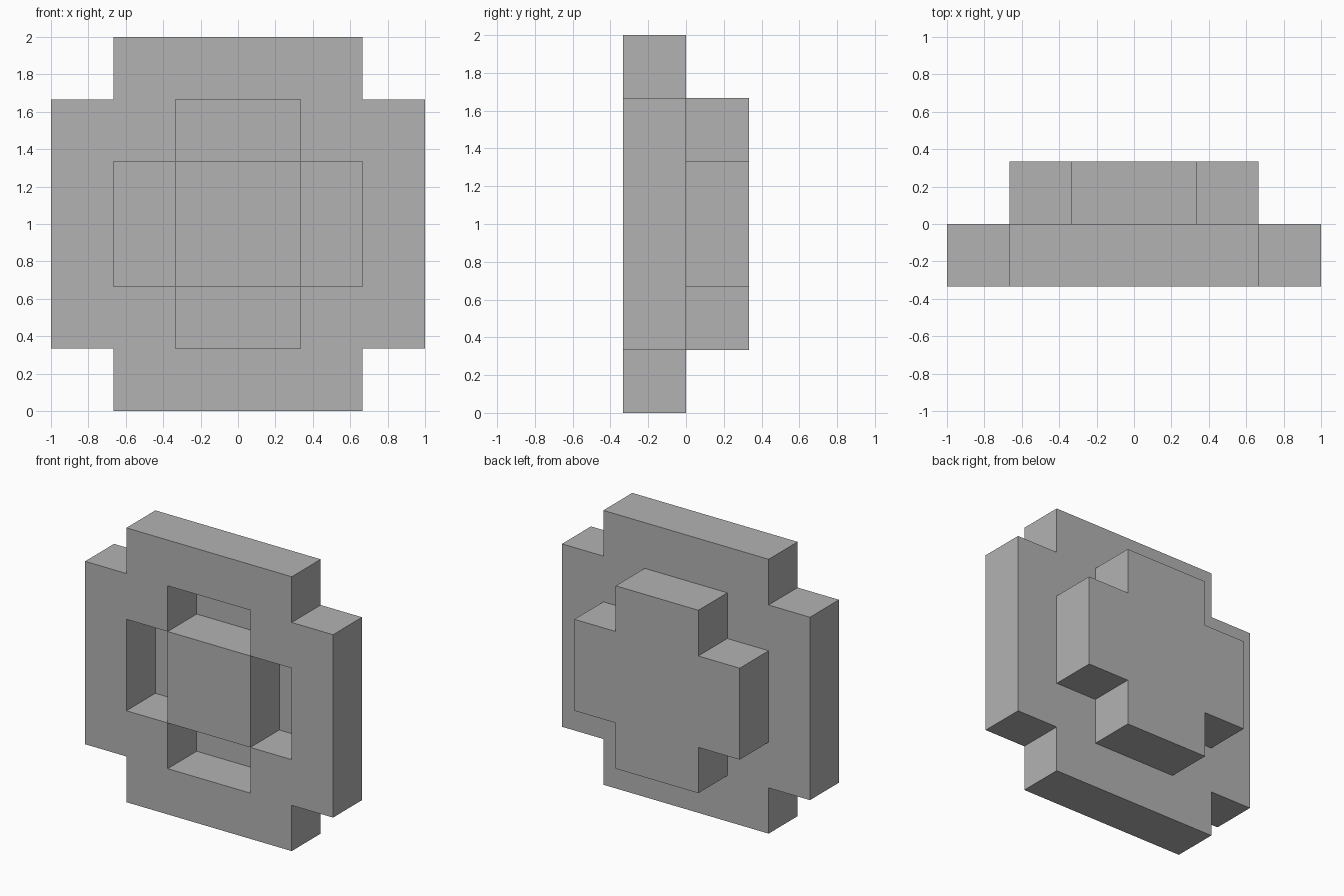
import bpy
import bmesh

U = 1 / 3  # module: every step of the design is one third of a unit
MID_Z = 1.0

if "Cube" in bpy.data.objects:
    bpy.data.objects.remove(bpy.data.objects["Cube"], do_unlink=True)

grey = bpy.data.materials.new("mid grey")
grey.use_nodes = True
colour = (0.45, 0.45, 0.45, 1)
grey.diffuse_color = colour
grey.node_tree.nodes["Principled BSDF"].inputs["Base Color"].default_value = colour


def cross_outline(reach):
    """Plus-shaped outline whose corners are notched by one module."""
    a, b = reach * U, (reach - 1) * U
    points = []
    for sx, sz in ((1, 1), (-1, 1), (-1, -1), (1, -1)):
        corner = [(a * sx, b * sz), (b * sx, b * sz), (b * sx, a * sz)]
        points += corner if sx * sz > 0 else corner[::-1]
    return points


def square_outline(half):
    return [(half, half), (-half, half), (-half, -half), (half, -half)]


def prism(name, outline, y0, y1, hole=None):
    """Extrude an outline from y0 to y1, optionally with a matching hole."""
    bm = bmesh.new()

    def ring(points, y):
        return [bm.verts.new((x, y, MID_Z + z)) for x, z in points]

    def bridge(r, s):
        for i in range(len(r)):
            j = (i + 1) % len(r)
            bm.faces.new((r[i], r[j], s[j], s[i]))

    front, back = ring(outline, y0), ring(outline, y1)
    bridge(front, back)
    if hole:
        hole_front, hole_back = ring(hole, y0), ring(hole, y1)
        bridge(hole_front, hole_back)
        bridge(front, hole_front)
        bridge(back, hole_back)
    else:
        bm.faces.new(front)
        bm.faces.new(back)
    bmesh.ops.recalc_face_normals(bm, faces=bm.faces[:])
    mesh = bpy.data.meshes.new(name)
    bm.to_mesh(mesh)
    bm.free()
    mesh.materials.append(grey)
    obj = bpy.data.objects.new(name, mesh)
    bpy.context.collection.objects.link(obj)
    return obj


# Notched front frame with a plus-shaped opening
prism("front_frame", cross_outline(3), -U, 0, hole=cross_outline(2))

# Plus-shaped back block that closes the opening
prism("back_cross", cross_outline(2), 0, U)

# Square block standing in the opening, flush with the frame
prism("centre_block", square_outline(U), -U, 0)
